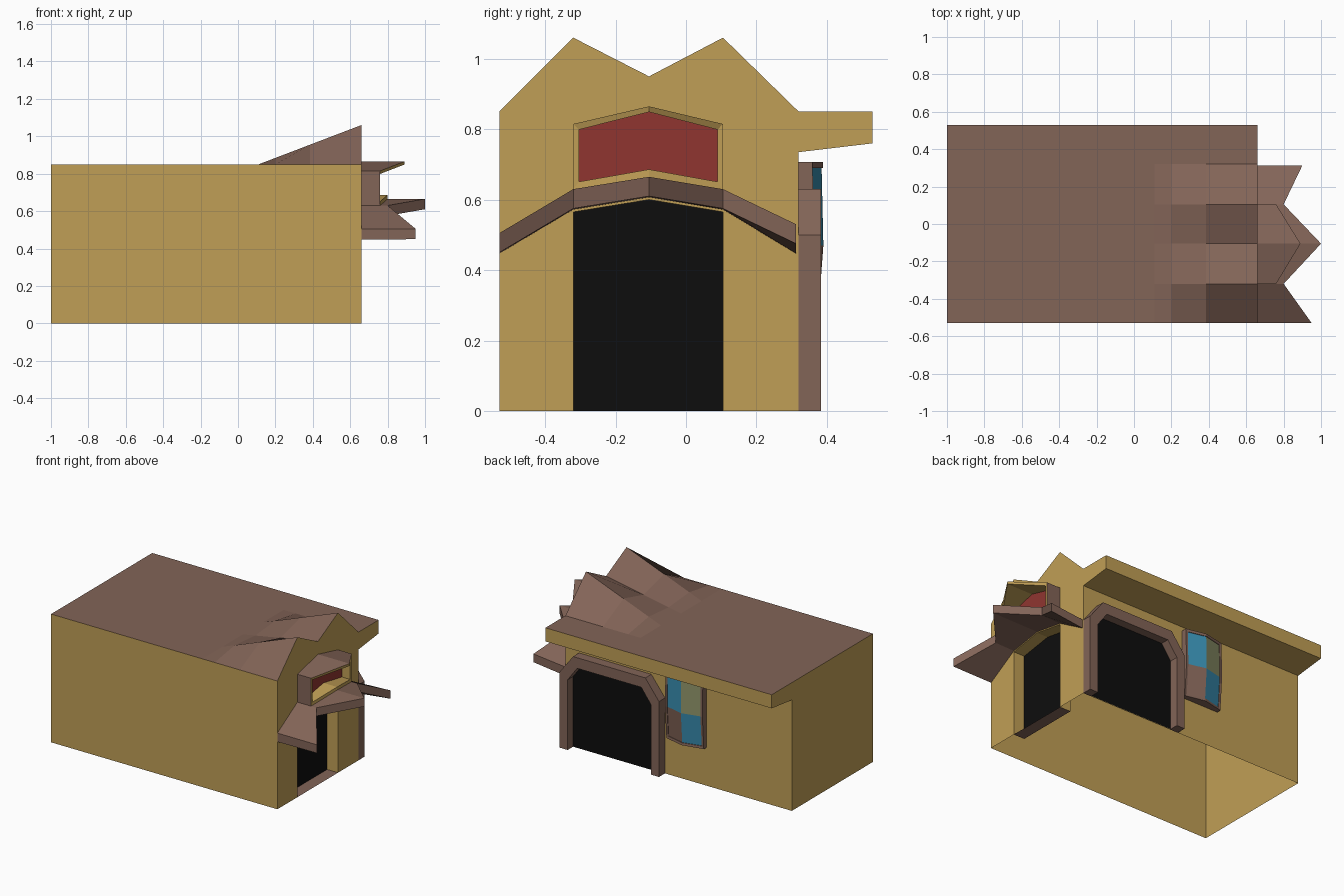
import bpy, bmesh

if "Cube" in bpy.data.objects:
    bpy.data.objects.remove(bpy.data.objects["Cube"])

def material(name, rgb):
    m = bpy.data.materials.new(name)
    m.diffuse_color = (*rgb, 1)
    m.use_nodes = True
    m.node_tree.nodes["Principled BSDF"].inputs["Base Color"].default_value = m.diffuse_color
    return m

TAN = material("tan_plaster", (0.53, 0.345, 0.093))
BROWN = material("brown_trim", (0.225, 0.128, 0.096))
BLACK = material("black_opening", (0.004, 0.004, 0.004))
RED = material("red_panel", (0.28, 0.036, 0.03))
BLUE = material("blue_glass", (0.04, 0.27, 0.44))
OLIVE = material("olive_glass", (0.27, 0.29, 0.14))

def build(name, verts, faces, mats, rule=None):
    """Mesh object; rule(face index) gives the material slot."""
    me = bpy.data.meshes.new(name)
    me.from_pydata(verts, [], faces)
    for m in mats:
        me.materials.append(m)
    if rule:
        for i, p in enumerate(me.polygons):
            p.material_index = rule(i)
    bm = bmesh.new()
    bm.from_mesh(me)
    bmesh.ops.recalc_face_normals(bm, faces=bm.faces)
    bm.to_mesh(me)
    bm.free()
    ob = bpy.data.objects.new(name, me)
    bpy.context.collection.objects.link(ob)
    return ob

def loft(name, rings, mats, rule=None, closed=False):
    """Join closed rings into a tube; caps when not closed."""
    n, k = len(rings), len(rings[0])
    verts = [v for r in rings for v in r]
    faces = []
    for i in range(n if closed else n - 1):
        a, b = i * k, (i + 1) % n * k
        faces += [(a + j, a + (j + 1) % k, b + (j + 1) % k, b + j) for j in range(k)]
    if not closed:
        faces += [tuple(range(k)), tuple(range((n - 1) * k, n * k))]
    return build(name, verts, faces, mats, rule)

X0, X1, Y0, YB, Y1, H = -1.0, 0.66, -0.53, 0.32, 0.53, 0.85

# Roof: flat, rising to two ridges over the entrance
xs = [X0, 0.11, 0.2, 0.385, X1]
ys = [Y0, -0.32, -0.105, 0.105, YB, Y1]
rise = [0, 0.21, 0.10, 0.21, 0, 0]
verts = [(x, y, H + r * max(0, (x - 0.11) / 0.55)) for x in xs for y, r in zip(ys, rise)]
n = len(ys)
build("roof", verts, [(i * n + j, i * n + j + 1, (i + 1) * n + j + 1, (i + 1) * n + j)
                      for i in range(len(xs) - 1) for j in range(n - 1)], [BROWN])

# Walls: open underneath, with an overhang along the back
door = [(-0.32, 0), (-0.32, 0.565), (-0.105, 0.60), (0.105, 0.565), (0.105, 0)]
under = [(Y1, 0.76), (YB, 0.735), (YB, 0)]
top = [(y, H + r) for y, r in zip(ys, rise)]
gable = [(Y0, 0)] + top + under + door[::-1]
build("entrance_wall", [(X1, y, z) for y, z in gable], [tuple(range(len(gable)))], [TAN])
section = [(Y0, 0), (Y0, H), (Y1, H)] + under
m = len(section)
wall_v = [(x, y, z) for x in (X0, X1) for y, z in section]
build("walls", wall_v, [(j, j + 1, j + 1 + m, j + m) for j in (0, 2, 3, 4)] + [tuple(range(m))], [TAN])

# Entrance recess: tan jambs, brown sill, black back
DX = 0.58
k = len(door)
build("entrance_recess", [(x, y, z) for x in (X1, DX) for y, z in door],
      [(j, (j + 1) % k, (j + 1) % k + k, j + k) for j in range(k)] + [tuple(range(k, 2 * k))],
      [TAN, BROWN, BLACK], lambda i: 2 if i == k else (1 if i == k - 1 else 0))

# Zigzag canopy over the entrance: y, front edge x, top z, drop at the front
canopy = [(-0.53, 0.95, 0.505, 0), (-0.32, 0.80, 0.63, 0), (-0.105, 1.0, 0.665, 0),
          (0.105, 0.80, 0.63, 0), (0.313, 0.90, 0.505, 0.025)]
loft("entrance_canopy", [[(X1, y, z), (x, y, z + d), (x, y, z + d - 0.055), (X1, y, z - 0.058)]
                         for y, x, z, d in canopy], [BROWN])

# Hooded sign box: brown outside, tan inside, red back panel
hood = [(-0.32, 0.63, 0.76), (-0.32, 0.815, 0.76), (-0.105, 0.865, 0.89),
        (0.105, 0.815, 0.76), (0.105, 0.63, 0.76), (-0.105, 0.665, 0.80)]
def inset(y, z):
    return (-0.105 + (y + 0.105) * 0.925, z + (0.021 if z < 0.7 else -0.016))
loft("sign_hood", [[(X1, y, z), (x, y, z), (x, *inset(y, z)), (X1, *inset(y, z))]
                   for y, z, x in hood], [BROWN, TAN], lambda i: 0 if i % 4 == 0 else 1, closed=True)
build("sign_panel", [(0.70, *inset(y, z)) for y, z, x in hood], [tuple(range(6))], [RED])

# Back doorway: chamfered brown surround with black opening
cx = 0.295
def arch(w, chamfer, shoulder, height):
    return [(cx + w, 0), (cx + w, shoulder), (cx + w - chamfer, height),
            (cx - w + chamfer, height), (cx - w, shoulder), (cx - w, 0)]
outer, inner = arch(0.365, 0.10, 0.50, 0.63), arch(0.305, 0.07, 0.465, 0.56)
loft("back_door_surround", [[(a, YB, b), (a, 0.383, b), (c, 0.383, d), (c, YB, d)]
                            for (a, b), (c, d) in zip(outer, inner)], [BROWN])
build("back_door_opening", [(x, YB + 0.006, z) for x, z in inner], [tuple(range(6))], [BLACK])

# Bowed stained glass window: two by two panes in a brown frame
wx, wz = [-0.115, -0.235, -0.36], [0.27, 0.47, 0.69]
bulge = [[0.345, 0.375, 0.345], [0.36, 0.39, 0.36], [0.355, 0.385, 0.355]]
grid = [(x, bulge[i][j], z) for i, z in enumerate(wz) for j, x in enumerate(wx)]
build("window_glass", grid, [(a, a + 1, a + 4, a + 3) for a in (0, 1, 3, 4)],
      [BROWN, BLUE, OLIVE], lambda i: (0, 1, 1, 2)[i])
rings = []
for a in (0, 1, 2, 5, 8, 7, 6, 3):
    x, y, z = grid[a]
    ox = x + (x - wx[1]) * 0.12
    oz = z + (z - 0.48) * 0.08
    rings.append([(ox, YB, oz), (ox, y + 0.004, oz), (x, y + 0.004, z), (x, YB, z)])
loft("window_frame", rings, [BROWN], closed=True)
